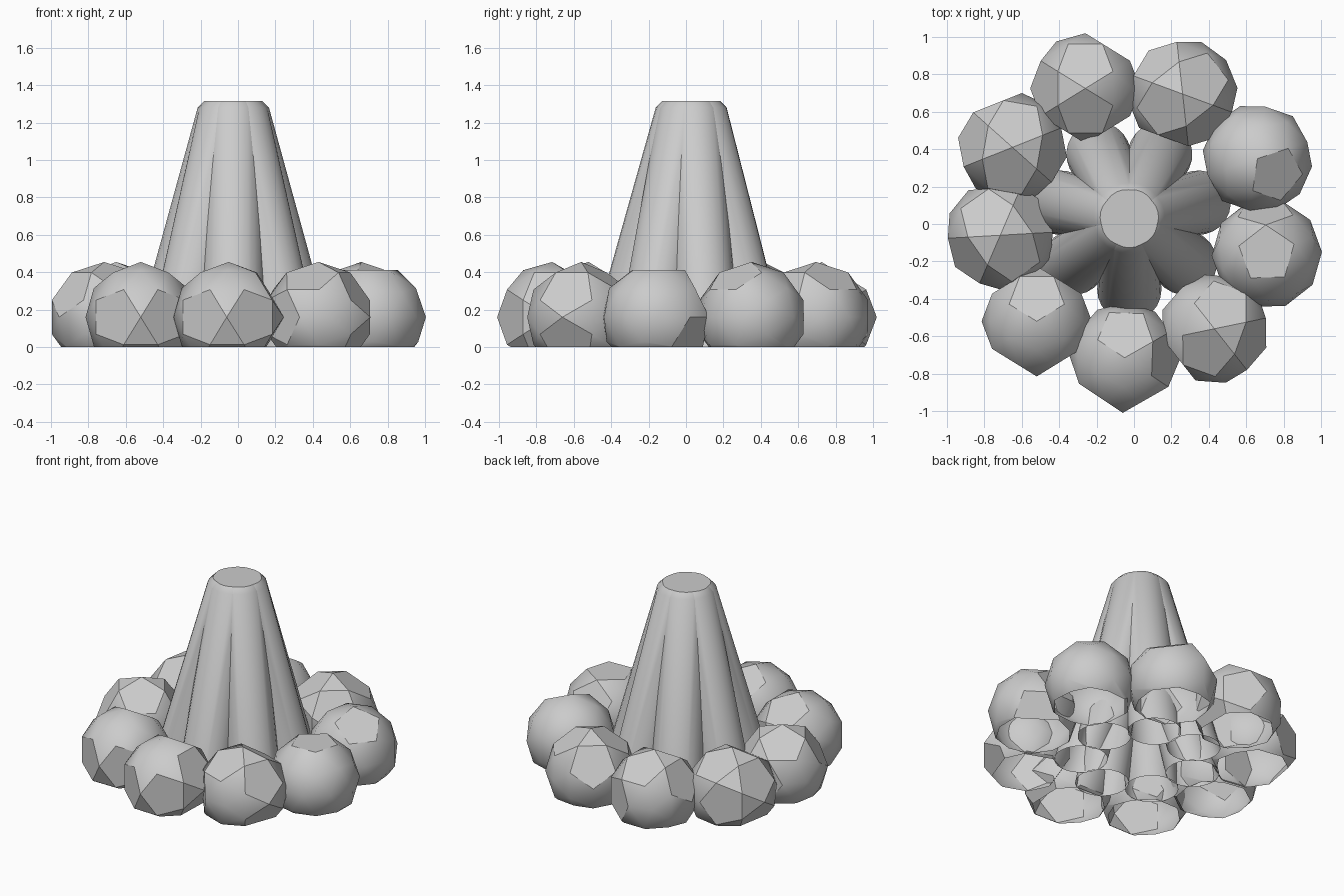
import bpy, bmesh, math, random
from mathutils import Vector, Matrix

if "Cube" in bpy.data.objects:
    bpy.data.objects.remove(bpy.data.objects["Cube"])

random.seed(4)
CX, CY = -0.025, 0.03
Z = Vector((0, 0, 1))


def finish(bm, name):
    bmesh.ops.recalc_face_normals(bm, faces=bm.faces)
    me = bpy.data.meshes.new(name)
    bm.to_mesh(me)
    bm.free()
    ob = bpy.data.objects.new(name, me)
    bpy.context.collection.objects.link(ob)
    bpy.ops.object.select_all(action='DESELECT')
    ob.select_set(True)
    bpy.context.view_layer.objects.active = ob
    bpy.ops.object.shade_smooth_by_angle(angle=math.radians(30))
    return ob


def boulder(i, x, y, spin, upright, cuts):
    bm = bmesh.new()
    bmesh.ops.create_icosphere(bm, subdivisions=2, radius=0.295)
    corners = [v for v in bm.verts if len(v.link_edges) == 5]
    pole = max(corners, key=lambda v: v.co.z)
    if not upright:
        # tip the ball so an edge midpoint points up
        mid = pole.link_edges[0].other_vert(pole)
        rot = mid.co.rotation_difference(Z).to_matrix()
        p = rot @ pole.co
        rot = Matrix.Rotation(math.radians(spin) - math.atan2(p.y, p.x), 3, 'Z') @ rot
    else:
        rot = Matrix.Rotation(math.radians(spin), 3, 'Z')
    bmesh.ops.rotate(bm, verts=bm.verts, cent=(0, 0, 0), matrix=rot)
    # knock off chosen corners, leaving flat five-sided chips
    chip = set()
    for az, el in cuts:
        a, e = math.radians(az), math.radians(el)
        d = Vector((math.cos(a) * math.cos(e), math.sin(a) * math.cos(e), math.sin(e)))
        chip.add(max(corners, key=lambda v: v.co.dot(d)))
    for v in corners:
        if v.co.z < 0.2 and random.random() < 0.3:
            chip.add(v)
    bmesh.ops.dissolve_verts(bm, verts=list(chip))
    bmesh.ops.translate(bm, verts=bm.verts, vec=(x, y, 0.16))
    # open, flat underside
    bmesh.ops.bisect_plane(bm, geom=bm.verts[:] + bm.edges[:] + bm.faces[:],
                           plane_co=(0, 0, 0), plane_no=(0, 0, 1), clear_inner=True)
    finish(bm, f"boulder_{i}")


# Ring of boulders: x, y, spin, upright, chipped directions (azimuth, elevation)
boulders = [
    (-0.05, -0.715, 88, False, [(88, 58), (-63, 0)]),
    (0.43, -0.56, 70, False, [(70, 58), (-110, 58), (-20, 30)]),
    (0.71, -0.16, 20, True, [(0, 90)]),
    (0.66, 0.35, -40, False, [(-40, 58)]),
    (0.26, 0.695, -142, False, [(-142, 58), (50, 30)]),
    (-0.26, 0.725, 90, False, [(90, 58), (-120, 30), (-55, 30), (-90, 58)]),
    (-0.65, 0.41, -100, False, [(-100, 58), (-10, 30), (80, 58)]),
    (-0.715, -0.06, -55, False, [(-55, 58), (125, 58), (35, 30)]),
    (-0.52, -0.52, 90, False, [(90, 58), (-58, 0), (-122, 0)]),
]
for i, b in enumerate(boulders):
    boulder(i + 1, *b)

# Seven leaning tapered columns: z, distance from axis, radius
PROFILE = [(0.0, 0.38, 0.172), (1.28, 0.042, 0.15), (1.315, 0.035, 0.122)]
SIDES = 24
for k in range(7):
    a = math.radians(-90 + k * 360 / 7)
    bm = bmesh.new()
    rings = []
    for z, c, r in PROFILE:
        rings.append([bm.verts.new((CX + c * math.cos(a) + r * math.cos(a + t),
                                    CY + c * math.sin(a) + r * math.sin(a + t), z))
                      for t in (2 * math.pi * j / SIDES for j in range(SIDES))])
    for lo, hi in zip(rings, rings[1:]):
        for j in range(SIDES):
            n = (j + 1) % SIDES
            bm.faces.new((lo[j], lo[n], hi[n], hi[j]))
    bm.faces.new(rings[-1])
    finish(bm, f"column_{k + 1}")
